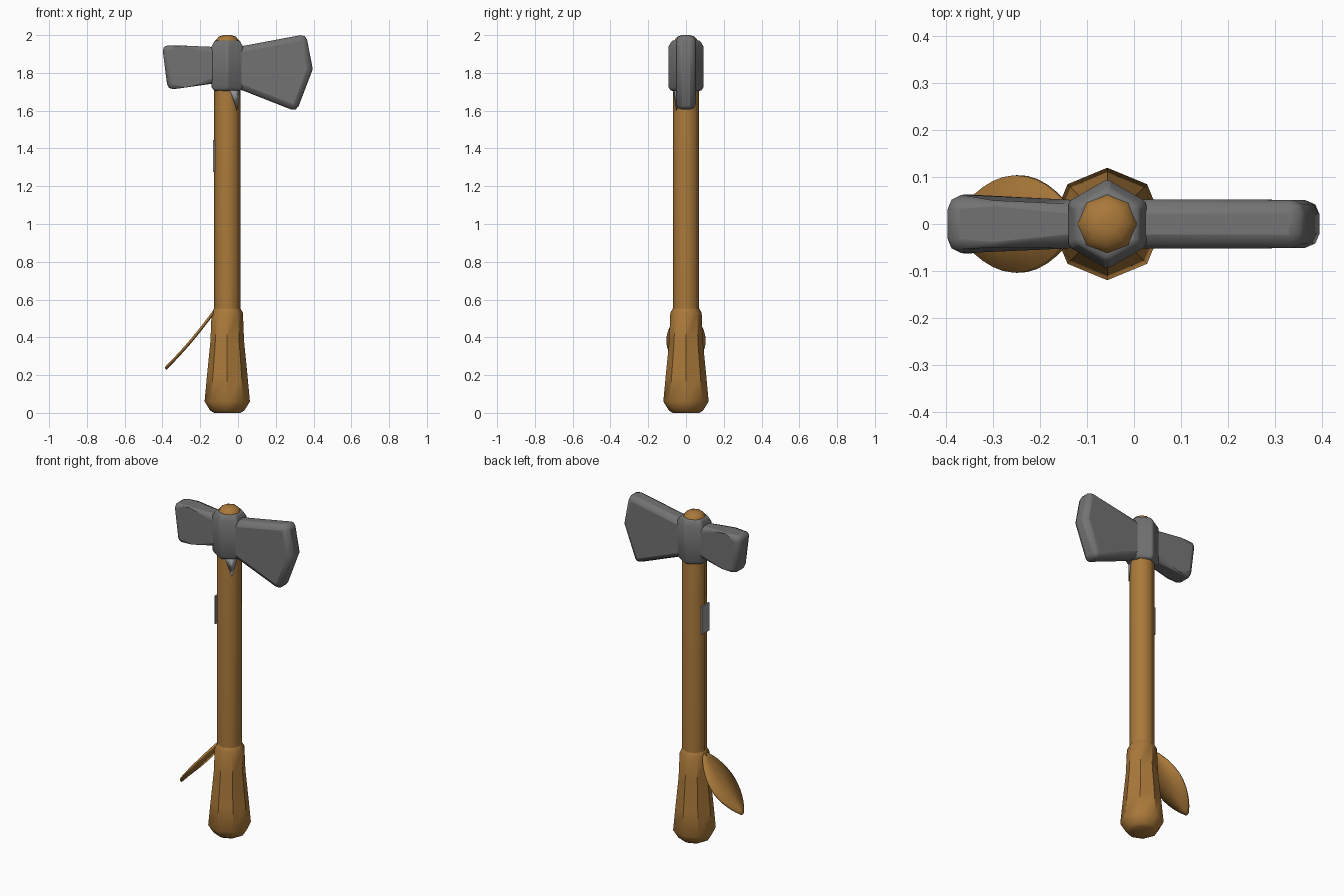
import bpy, bmesh, math
from mathutils import Vector

if "Cube" in bpy.data.objects:
    bpy.data.objects.remove(bpy.data.objects["Cube"])

AXIS = -0.057  # handle centre line in x


def material(name, rgb):
    m = bpy.data.materials.new(name)
    m.use_nodes = True
    m.diffuse_color = (*rgb, 1)
    bsdf = m.node_tree.nodes["Principled BSDF"]
    bsdf.inputs["Base Color"].default_value = (*rgb, 1)
    bsdf.inputs["Roughness"].default_value = 0.8
    return m


WOOD = material("warm wood", (0.40, 0.19, 0.042))
STEEL = material("grey steel", (0.17, 0.17, 0.17))
PALE = material("pale grey", (0.33, 0.33, 0.34))


def finish(bm, name, mat, bevel=0, smooth=50, thick=0):
    bmesh.ops.recalc_face_normals(bm, faces=bm.faces)
    me = bpy.data.meshes.new(name)
    bm.to_mesh(me)
    bm.free()
    me.materials.append(mat)
    ob = bpy.data.objects.new(name, me)
    bpy.context.collection.objects.link(ob)
    if thick:
        mod = ob.modifiers.new("Thickness", "SOLIDIFY")
        mod.thickness, mod.offset = thick, 0
    if bevel:
        mod = ob.modifiers.new("Bevel", "BEVEL")
        mod.width, mod.segments = bevel, 2
        mod.limit_method, mod.angle_limit = "ANGLE", math.radians(40)
    bpy.ops.object.select_all(action="DESELECT")
    ob.select_set(True)
    bpy.context.view_layer.objects.active = ob
    bpy.ops.object.shade_smooth_by_angle(angle=math.radians(smooth))
    return ob


def loft(name, rings, sides, mat, turn=0, **kw):
    """Stack regular polygons given as (height, radius)."""
    bm = bmesh.new()
    loops = []
    for z, r in rings:
        angles = [turn + math.tau * i / sides for i in range(sides)]
        loops.append([bm.verts.new((AXIS + r * math.cos(a), r * math.sin(a), z)) for a in angles])
    for lo, hi in zip(loops, loops[1:]):
        for i in range(sides):
            j = (i + 1) % sides
            bm.faces.new((lo[i], lo[j], hi[j], hi[i]))
    bm.faces.new(loops[0])
    bm.faces.new(loops[-1])
    return finish(bm, name, mat, **kw)


def slab(name, outline, mat, **kw):
    """Outline of (x, z, half thickness) mirrored to both sides of y = 0."""
    bm = bmesh.new()
    front = [bm.verts.new((x, -h, z)) for x, z, h in outline]
    back = [bm.verts.new((x, h, z)) for x, z, h in outline]
    bm.faces.new(front)
    bm.faces.new(back)
    for i in range(len(outline)):
        j = (i + 1) % len(outline)
        bm.faces.new((front[i], front[j], back[j], back[i]))
    return finish(bm, name, mat, **kw)


# Shaft with its rounded top, and the flared grip
loft("shaft", [(0.5, 0.07), (1.93, 0.07), (1.97, 0.064), (1.992, 0.045), (2.0, 0.02)], 8, WOOD)
loft("grip", [(0, 0.07), (0.012, 0.09), (0.06, 0.12), (0.2, 0.107), (0.38, 0.089),
              (0.53, 0.083), (0.555, 0.068)], 8, WOOD, smooth=40)

# Head: six-sided socket, flared blade and blunt poll
loft("head_socket", [(1.705, 0.082), (1.725, 0.096), (1.94, 0.096), (1.972, 0.075)],
     6, STEEL, turn=math.pi / 6, bevel=0.008)
slab("axe_blade", [(-0.03, 1.935, 0.052), (0.04, 1.945, 0.052), (0.36, 2.005, 0.052),
                   (0.396, 1.82, 0.05), (0.31, 1.595, 0.052), (0.03, 1.705, 0.052),
                   (-0.03, 1.72, 0.052)], STEEL, bevel=0.03)
slab("axe_poll", [(-0.08, 1.935, 0.045), (-0.14, 1.938, 0.052), (-0.30, 1.945, 0.068),
                  (-0.402, 1.946, 0.06), (-0.372, 1.71, 0.06), (-0.28, 1.722, 0.068),
                  (-0.14, 1.742, 0.052), (-0.08, 1.745, 0.045)], STEEL, bevel=0.03)

# Leaf hanging from the top of the grip
bm = bmesh.new()
start, end = Vector((-0.125, 0, 0.535)), Vector((-0.383, 0, 0.232))
rows = []
for i in range(13):
    t = i / 12
    half = 0.008 + 0.096 * math.sin(math.pi * t ** 0.95) ** 0.8 if 0 < i < 12 else 0.01
    p = start.lerp(end, t) + Vector((-0.5, 0, -0.45)) * 0.0
    sag = -0.012 * math.sin(math.pi * t)
    rows.append([bm.verts.new((p.x, s * half, p.z + sag + 0.006 * abs(s))) for s in (-1, 0, 1)])
for a, b in zip(rows, rows[1:]):
    for k in range(2):
        bm.faces.new((a[k], a[k + 1], b[k + 1], b[k]))
finish(bm, "leaf", WOOD, thick=0.012)

# Small pale plate on the outer side of the shaft
bm = bmesh.new()
bmesh.ops.create_cube(bm, size=1)
for v in bm.verts:
    v.co = (-0.127 + v.co.x * 0.009, -0.006 + v.co.y * 0.068, 1.36 + v.co.z * 0.17)
finish(bm, "shaft_plate", PALE, smooth=30)

# Pale chipped wedge under the head, wrapped on the shaft
bm = bmesh.new()


def on_shaft(deg, z):
    step = math.pi / 4
    a = math.radians(deg)
    local = (a % step) - step / 2
    r = 0.072 * math.cos(step / 2) / math.cos(local)
    return bm.verts.new((AXIS + r * math.cos(a), r * math.sin(a), z))


top = [on_shaft(d, 1.712) for d in (-80, -45, -15)]
low = [on_shaft(d, z) for d, z in ((-70, 1.685), (-45, 1.6), (-25, 1.67))]
for k in range(2):
    bm.faces.new((top[k], low[k], low[k + 1], top[k + 1]))
finish(bm, "chipped_wedge", PALE, thick=0.002)
